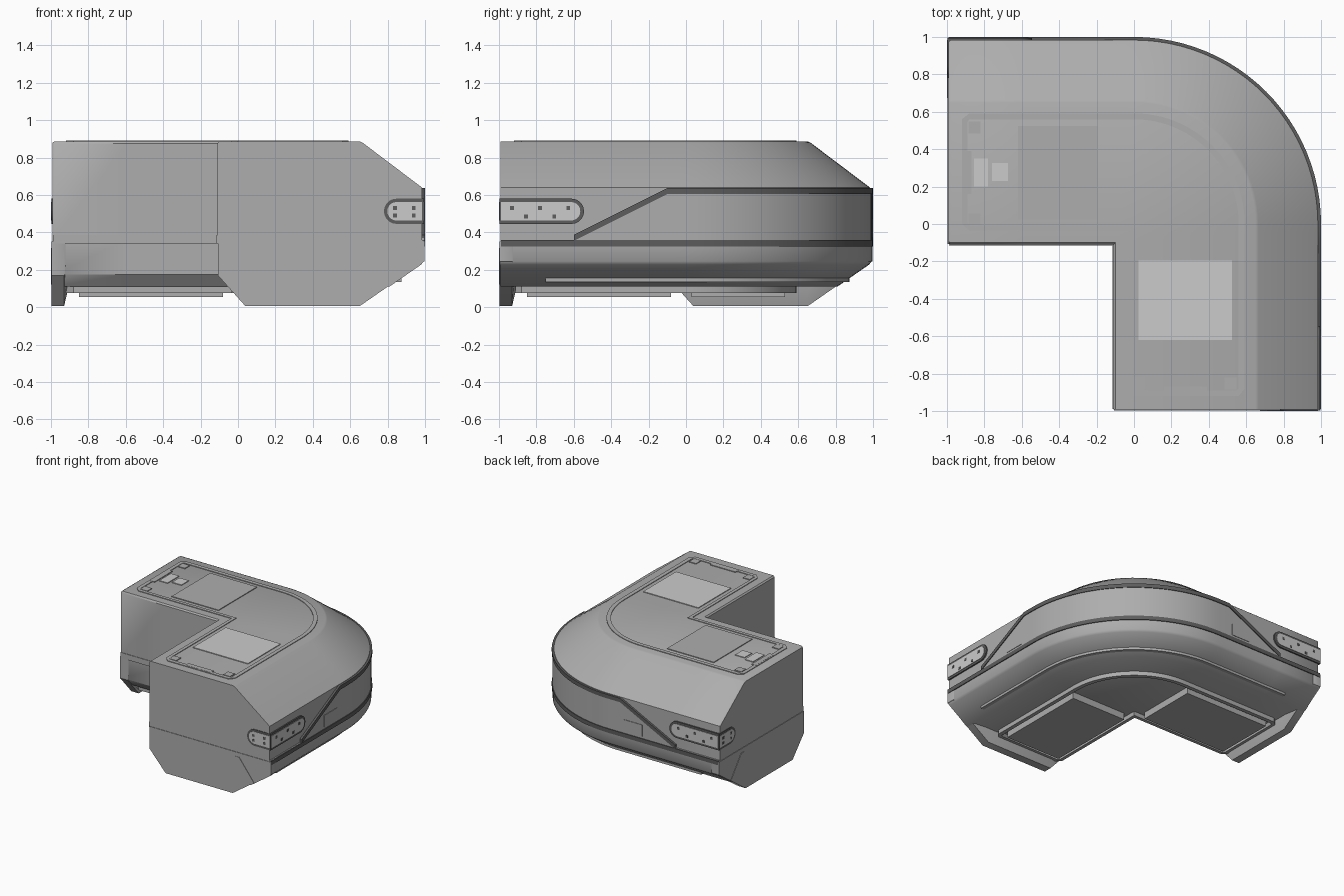
import bpy, bmesh, math

if "Cube" in bpy.data.objects:
    bpy.data.objects.remove(bpy.data.objects["Cube"])

N = 24  # segments round the bend


# Grey paints: mid hull, dark trim, pale fittings
def paint(name, v):
    m = bpy.data.materials.new(name)
    m.diffuse_color = (v, v, v, 1)
    m.use_nodes = True
    m.node_tree.nodes["Principled BSDF"].inputs["Base Color"].default_value = m.diffuse_color
    return m


HULL, TRIM, PALE = paint("hull_grey", 0.42), paint("trim_grey", 0.11), paint("pale_grey", 0.62)


def pick(name):
    if "trim" in name or "strut" in name or "stud" in name:
        return TRIM
    if "lens" in name or "hatch" in name or name == "roof_panel_front":
        return PALE
    return HULL


def finish(name, bm, angle=40):
    bmesh.ops.remove_doubles(bm, verts=bm.verts[:], dist=0.0004)
    bmesh.ops.recalc_face_normals(bm, faces=bm.faces[:])
    me = bpy.data.meshes.new(name)
    bm.to_mesh(me)
    bm.free()
    me.materials.append(pick(name))
    ob = bpy.data.objects.new(name, me)
    bpy.context.collection.objects.link(ob)
    bpy.ops.object.select_all(action='DESELECT')
    ob.select_set(True)
    bpy.context.view_layer.objects.active = ob
    bpy.ops.object.shade_smooth_by_angle(angle=math.radians(angle))
    return ob


# Path: t -1..0 is the left arm, 0..1 the bend, 1..2 the front arm; d is distance outwards
def pos(t, d, z):
    if t <= 0:
        return (min(t, d) if d < 0 else t, d, z)
    if t >= 1:
        return (d, min(1 - t, d) if d < 0 else 1 - t, z)
    if d < 0:
        return (d, d, z)
    a = math.pi / 2 * (1 - t)
    return (d * math.cos(a), d * math.sin(a), z)


def stations(*arm):
    left = [-a for a in arm]
    return left + [i / N for i in range(N + 1)] + [1 + a for a in reversed(arm)]


def sweep(name, ts, prof):
    bm = bmesh.new()
    rings = []
    for t in ts:
        p = prof(t) if callable(prof) else prof
        rings.append([bm.verts.new(pos(t, d, z)) for d, z in p])
    n = len(rings[0])
    for a, b in zip(rings, rings[1:]):
        for i in range(n):
            j = (i + 1) % n
            bm.faces.new((a[i], a[j], b[j], b[i]))
    bm.faces.new(rings[0])
    bm.faces.new(rings[-1])
    return finish(name, bm)


def rect(d0, d1, z0, z1):
    return [(d0, z0), (d1, z0), (d1, z1), (d0, z1)]


# Prism from an outline in one plane; also copied to the other arm by swapping x and y
def prism(name, pts, axis, lo, hi, both=True):
    for swap in ((False, True) if both else (False,)):
        bm = bmesh.new()
        rings = []
        for v in (lo, hi):
            ring = []
            for p in pts:
                c = list(p)
                c.insert(axis, v)
                if swap:
                    c[0], c[1] = c[1], c[0]
                ring.append(bm.verts.new(c))
            rings.append(ring)
        n = len(pts)
        for i in range(n):
            j = (i + 1) % n
            bm.faces.new((rings[0][i], rings[0][j], rings[1][j], rings[1][i]))
        bm.faces.new(rings[0])
        bm.faces.new(rings[1])
        finish(name + ("_left" if swap else "_front"), bm)


def box(name, x0, x1, y0, y1, z0, z1, both=True):
    prism(name, rect(x0, x1, y0, y1), 2, z0, z1, both)


# Main hull: upper and lower shells with softened ends
upper = [(-0.11, 0.36), (-0.11, 0.875), (-0.10, 0.886), (0.65, 0.886), (0.665, 0.88),
         (0.983, 0.64), (0.983, 0.36)]
lower = [(-0.105, 0.36), (0.993, 0.36), (0.993, 0.245), (0.98, 0.228), (0.81, 0.11),
         (-0.05, 0.11), (-0.105, 0.175)]


def soft(p):
    return lambda t: ([(0.4 + (d - 0.4) * 0.985, 0.4 + (z - 0.4) * 0.985) for d, z in p]
                      if t in (-0.993, 1.993) else p)


ts = stations(0.993, 0.98, 0.6, 0.11, 0.05)
sweep("upper_shell", ts, soft(upper))
sweep("lower_shell", ts, soft(lower))

# Deep end flanges reaching the floor
flange = [(-0.108, 0.35), (0.996, 0.35), (0.996, 0.245), (0.65, 0.005), (0.04, 0.005), (-0.108, 0.17)]
flange_in = [(-0.10, 0.34), (0.98, 0.34), (0.98, 0.25), (0.65, 0.09), (0.04, 0.09), (-0.09, 0.19)]
sweep("end_flange_left", [-0.997, -0.93, -0.91], lambda t: flange_in if t == -0.91 else flange)
sweep("end_flange_front", [1.91, 1.93, 1.997], lambda t: flange_in if t == 1.91 else flange)


# Raised side band that tapers down towards both ends
def top(t):
    u = max(-t, t - 1, 0)
    return 0.62 - 0.25 * min(max((u - 0.1) / 0.5, 0), 1)


bs = stations(0.6, 0.1)
sweep("side_band", bs, lambda t: rect(0.95, 0.994, 0.35, top(t)))
sweep("band_top_trim", bs, lambda t: rect(0.95, 1.0, top(t) - 0.015, top(t) + 0.017))
sweep("belt_trim", stations(0.99, 0.5), rect(0.95, 1.0, 0.325, 0.358))
sweep("inner_belt", stations(0.99, 0.11), rect(-0.114, -0.08, 0.34, 0.385))
sweep("lower_skirt", stations(0.75, 0.3), rect(0.78, 0.875, 0.135, 0.165))

# Frame loops on roof and belly
for label, z0, z1 in (("roof", 0.87, 0.891), ("belly", 0.075, 0.12)):
    ls = stations(0.88, 0.3, 0.03)
    sweep(label + "_outer_rail", ls, rect(0.56, 0.592, z0, z1))
    sweep(label + "_inner_rail", ls, rect(-0.035, -0.008, z0, z1))
    outline = [(0.0, -0.92), (0.56, -0.92), (0.592, -0.88), (0.56, -0.88),
               (0.545, -0.89), (0.01, -0.89), (-0.008, -0.88), (-0.035, -0.88)]
    prism(label + "_end_rail", outline, 2, z0, z1)

# Roof panels and small fittings
box("roof_panel", 0.025, 0.525, -0.62, -0.195, 0.87, 0.892)
for i, x in enumerate((-0.005, 0.485)):
    box(f"roof_corner_pad_{i}", x, x + 0.062, -0.885, -0.822, 0.87, 0.892)
box("roof_end_bar", 0.16, 0.39, -0.91, -0.87, 0.87, 0.892)
box("roof_hatch_large", -0.855, -0.78, 0.2, 0.35, 0.87, 0.892, False)
box("roof_hatch_small", -0.76, -0.675, 0.23, 0.325, 0.87, 0.892, False)

# Belly plates
box("belly_plate", 0.03, 0.53, -0.85, -0.08, 0.055, 0.12)

# Side access panel and diagonal end strut
box("side_access_panel", 0.98, 0.998, -0.30, -0.13, 0.375, 0.47)
prism("end_bar", [(0.675, 0.315), (0.71, 0.315), (0.845, 0.14), (0.815, 0.12)],
      1, -1.0, -0.98)


# Wrap-round corner lamp: half-stadium outline from a rounded end to the corner
def half_stadium(start, end, z0, z1):
    r = (z1 - z0) / 2
    s = 1 if end > start else -1
    arc = [(start + s * (r - r * math.sin(a)), (z0 + z1) / 2 + r * math.cos(a))
           for a in [math.pi * i / 10 for i in range(11)]]
    return arc + [(end, z0), (end, z1)]


prism("lamp_trim_side", half_stadium(-0.545, -0.997, 0.445, 0.58), 0, 0.95, 0.994)
prism("lamp_trim_end", half_stadium(0.78, 0.994, 0.445, 0.58), 1, -0.997, -0.96)
prism("lamp_lens_side", half_stadium(-0.565, -0.99, 0.463, 0.562), 0, 0.98, 0.998)
prism("lamp_lens_end", half_stadium(0.798, 0.985, 0.463, 0.562), 1, -0.999, -0.98)
for i in range(5):
    y = -0.93 + i * 0.075
    z = 0.485 if i % 2 else 0.53
    box(f"lamp_stud_{i}", 0.98, 1.001, y - 0.01, y + 0.01, z - 0.01, z + 0.01)
for i, (x, z) in enumerate(((0.84, 0.49), (0.84, 0.53), (0.94, 0.49), (0.94, 0.53))):
    box(f"lamp_end_stud_{i}", x - 0.01, x + 0.01, -1.001, -0.98, z - 0.01, z + 0.01)
